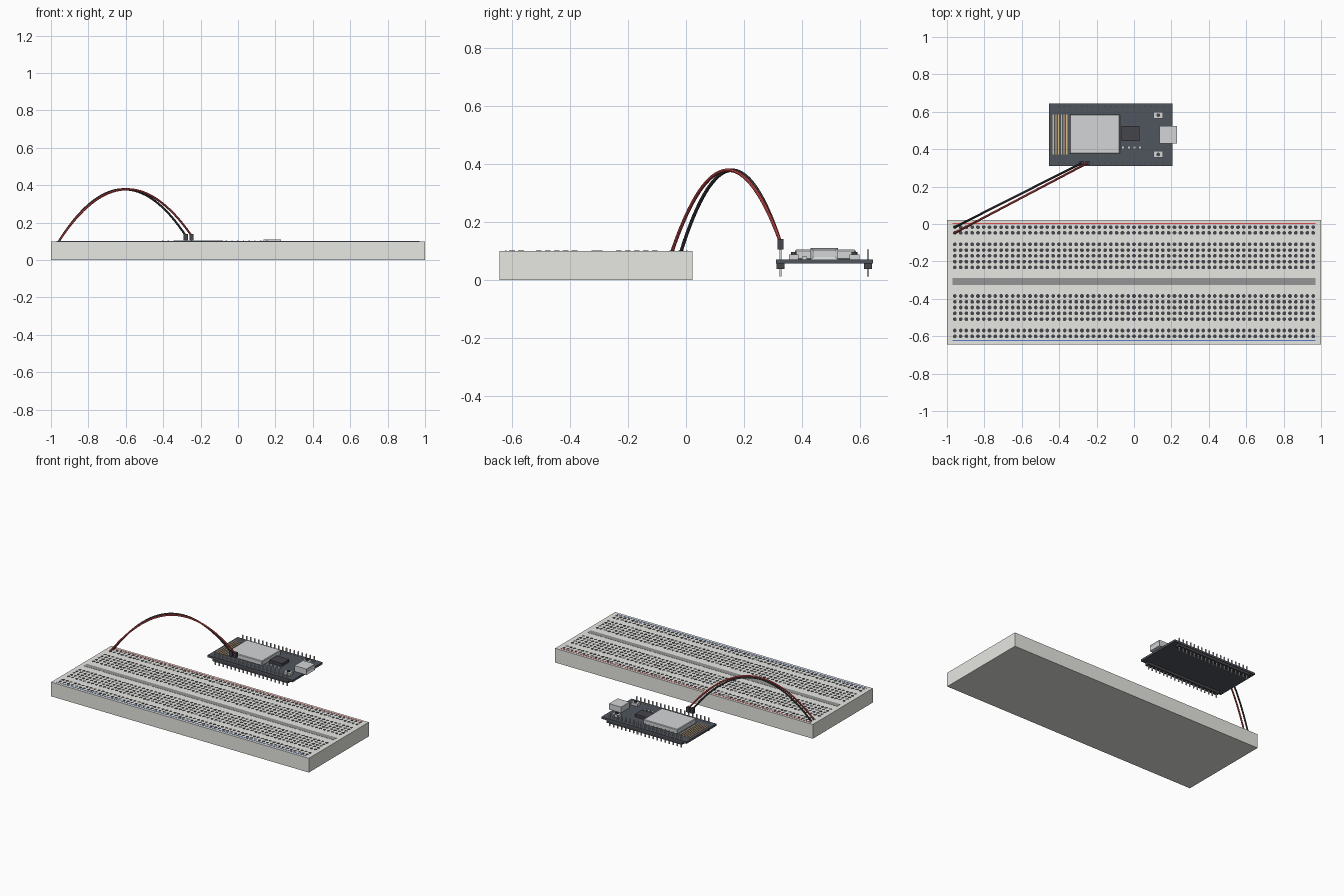
import bpy, bmesh, math
from mathutils import Matrix, Vector

if "Cube" in bpy.data.objects:
    bpy.data.objects.remove(bpy.data.objects["Cube"])


def material(name, rgb):
    m = bpy.data.materials.new(name)
    m.diffuse_color = (*rgb, 1)
    m.use_nodes = True
    m.node_tree.nodes["Principled BSDF"].inputs["Base Color"].default_value = m.diffuse_color
    return m


WHITE = material("off_white", (0.8, 0.8, 0.76))
DARK = material("dark_plastic", (0.06, 0.06, 0.07))
SLOT = material("slot_grey", (0.3, 0.3, 0.3))
PCB = material("board_black", (0.08, 0.09, 0.11))
METAL = material("metal", (0.65, 0.66, 0.68))
GOLD = material("gold", (0.7, 0.5, 0.25))
RED = material("red", (0.7, 0.08, 0.08))
BLUE = material("blue", (0.1, 0.2, 0.6))


def finish(name, bm, mat):
    me = bpy.data.meshes.new(name)
    bm.to_mesh(me)
    bm.free()
    ob = bpy.data.objects.new(name, me)
    bpy.context.collection.objects.link(ob)
    if mat:
        me.materials.append(mat)
    return ob


def add_box(bm, x0, x1, y0, y1, z0, z1):
    m = Matrix.Translation(((x0 + x1) / 2, (y0 + y1) / 2, (z0 + z1) / 2))
    m = m @ Matrix.Diagonal((x1 - x0, y1 - y0, z1 - z0, 1))
    bmesh.ops.create_cube(bm, size=1, matrix=m)


def boxes(name, mat, *dims):
    bm = bmesh.new()
    for d in dims:
        add_box(bm, *d)
    return finish(name, bm, mat)


PITCH = 0.0309

# Breadboard body, centre channel and rail stripes
boxes("breadboard_body", WHITE, (-1, 1, -0.643, 0.022, 0, 0.1))
boxes("centre_channel", SLOT, (-0.97, 0.97, -0.327, -0.289, 0.09, 0.101))
boxes("rail_stripe_red", RED, (-0.97, 0.97, 0.0, 0.006, 0.095, 0.101))
boxes("rail_stripe_blue", BLUE, (-0.97, 0.97, -0.625, -0.619, 0.095, 0.101))

# Socket holes: two rail rows and five terminal rows on each half
bm = bmesh.new()
half = [0.292, 0.261] + [0.2 - PITCH * i for i in range(5)]
for off in half:
    for side in (1, -1):
        for i in range(63):
            x = (i - 31) * PITCH
            m = Matrix.Translation((x, -0.3085 + side * off, 0.0955))
            m = m @ Matrix.Rotation(math.pi / 8, 4, 'Z')
            bmesh.ops.create_cone(bm, cap_ends=True, segments=8, radius1=0.0105,
                                  radius2=0.0105, depth=0.011, matrix=m)
finish("socket_holes", bm, DARK)

# Microcontroller board
CY, CX = 0.477, -0.125
boxes("controller_board", PCB, (-0.455, 0.205, 0.311, 0.645, 0.056, 0.07))

# Header strips and pins along both long edges
pin_x = [CX + (i - 9) * PITCH for i in range(19)]
pin_y = [CY - 0.151, CY + 0.151]
boxes("header_strips", DARK, *[(pin_x[0] - 0.015, pin_x[-1] + 0.015, y - 0.014, y + 0.014,
                                0.038, 0.056) for y in pin_y])
boxes("header_pins", METAL, *[(x - 0.0035, x + 0.0035, y - 0.0035, y + 0.0035, 0.012, 0.105)
                              for x in pin_x for y in pin_y])

# Radio module shield with antenna trace
shield = boxes("radio_shield", METAL, (-0.343, -0.076, 0.376, 0.586, 0.07, 0.104))
bev = shield.modifiers.new("bevel", 'BEVEL')
bev.width = 0.004
boxes("antenna_traces", GOLD, *[(x - 0.003, x + 0.003, 0.372, 0.586, 0.07, 0.073)
                                for x in [-0.432 + 0.0145 * i for i in range(6)]])

# Chip and small components
boxes("chip", DARK, (-0.066, 0.03, 0.443, 0.524, 0.07, 0.09))
boxes("small_components", METAL, *[(x - 0.008, x + 0.008, 0.401, 0.418, 0.07, 0.08)
                                   for x in (-0.058, -0.028, 0.002, 0.032)])

# Push buttons
button_y = (CY - 0.105, CY + 0.105)
boxes("button_bases", METAL, *[(0.105, 0.155, y - 0.017, y + 0.017, 0.07, 0.088) for y in button_y])
bm = bmesh.new()
for y in button_y:
    bmesh.ops.create_cone(bm, cap_ends=True, segments=16, radius1=0.01, radius2=0.01,
                          depth=0.012, matrix=Matrix.Translation((0.13, y, 0.09)))
finish("button_caps", bm, DARK)

# Connector shell with a recessed mouth facing +x
bm = bmesh.new()
add_box(bm, 0.137, 0.23, 0.43, 0.525, 0.068, 0.11)
bm.normal_update()
mouth = max(bm.faces, key=lambda f: f.calc_center_median().x)
bmesh.ops.inset_region(bm, faces=[mouth], thickness=0.011, use_even_offset=True)
bmesh.ops.translate(bm, verts=mouth.verts, vec=(-0.006, 0, 0))
mouth_mat = finish("connector_shell", bm, METAL)

# Jumper wires arching from the power rail to two header pins, with plug housings
wires = [("jumper_red", RED, -0.0475, pin_x[5]), ("jumper_black", DARK, -0.0165, pin_x[4])]
wires[0], wires[1] = wires[0][:3] + (pin_x[5],), wires[1][:3] + (pin_x[4],)
for name, mat, y0, x1 in wires:
    a = Vector((-31 * PITCH, y0, 0.1))
    b = Vector((x1, pin_y[0], 0.13))
    cu = bpy.data.curves.new(name, 'CURVE')
    cu.dimensions = '3D'
    cu.bevel_depth = 0.006
    cu.bevel_resolution = 2
    cu.use_fill_caps = True
    n = 32
    sp = cu.splines.new('POLY')
    sp.points.add(n)
    for i, p in enumerate(sp.points):
        t = i / n
        q = a.lerp(b, t)
        p.co = (q.x, q.y, q.z + 4 * 0.263 * t * (1 - t), 1)
    ob = bpy.data.objects.new(name, cu)
    bpy.context.collection.objects.link(ob)
    cu.materials.append(mat)
    bpy.ops.object.select_all(action='DESELECT')
    ob.select_set(True)
    bpy.context.view_layer.objects.active = ob
    bpy.ops.object.convert(target='MESH')
    bpy.ops.object.shade_smooth_by_angle()
    boxes(name + "_plug", DARK, (x1 - 0.011, x1 + 0.011, pin_y[0] - 0.011, pin_y[0] + 0.011,
                                 0.104, 0.14))
